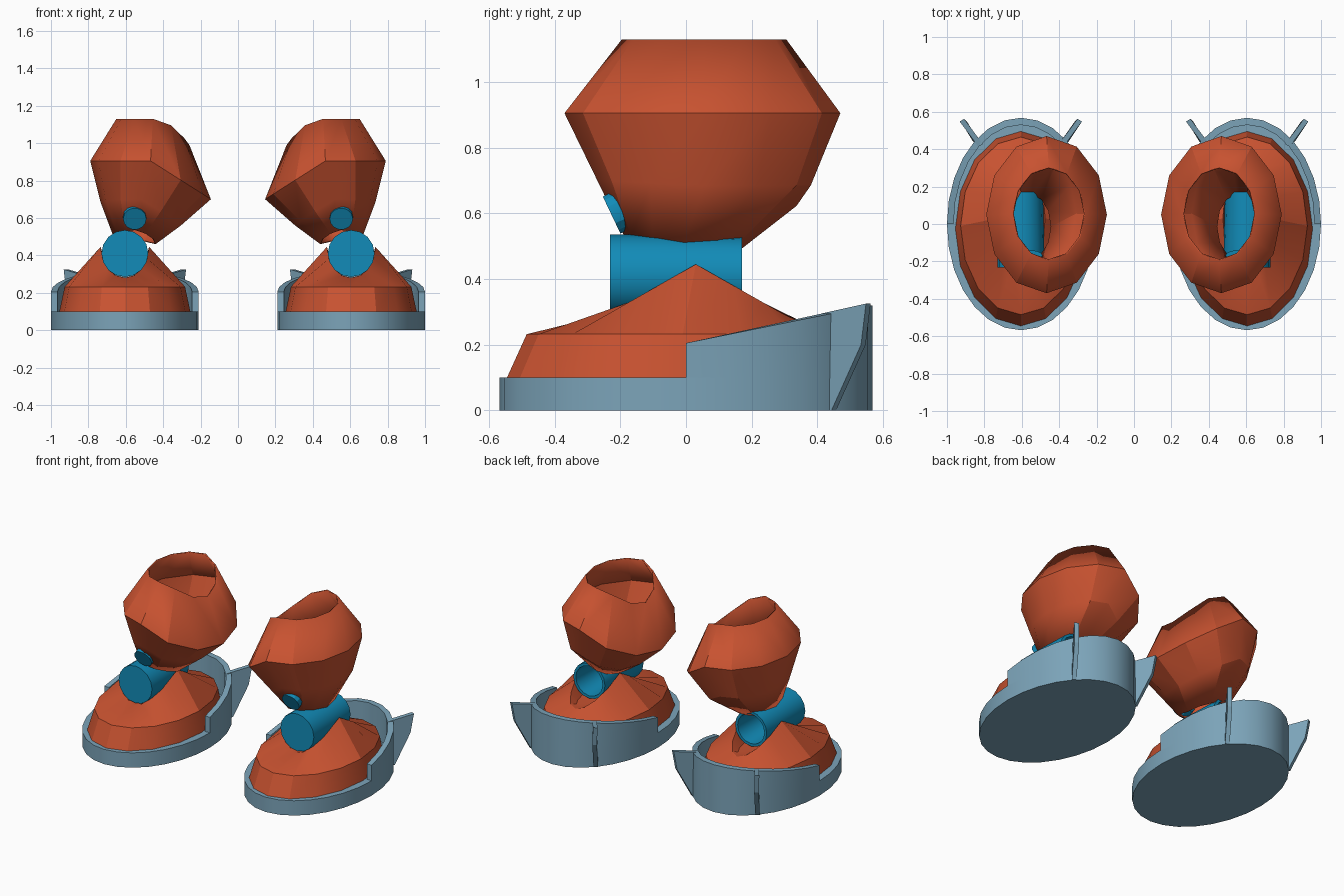
import bpy, bmesh, math
from mathutils import Vector, Matrix

if "Cube" in bpy.data.objects:
    bpy.data.objects.remove(bpy.data.objects["Cube"])


def material(name, rgb):
    m = bpy.data.materials.new(name)
    m.diffuse_color = (*rgb, 1)
    m.use_nodes = True
    m.node_tree.nodes["Principled BSDF"].inputs["Base Color"].default_value = m.diffuse_color
    return m


RED = material("rust_red", (0.58, 0.085, 0.03))
BLUE = material("joint_blue", (0.006, 0.26, 0.48))
STEEL = material("sole_steel", (0.20, 0.37, 0.485))
CX = 0.605  # centre of one boot


def loft(name, rings, mat, closed=True, cap0=True, cap1=True, loop=False, smooth=True, thick=0):
    """Skin a list of equal-length rings, then mirror to the other boot."""
    bm = bmesh.new()
    rows = [[bm.verts.new(p) for p in r] for r in rings]
    n = len(rows[0])
    pairs = list(zip(rows, rows[1:]))
    if loop:
        pairs.append((rows[-1], rows[0]))
    for a, b in pairs:
        for i in range(n if closed else n - 1):
            j = (i + 1) % n
            bm.faces.new((a[i], a[j], b[j], b[i]))
    if cap0:
        bm.faces.new(rows[0])
    if cap1:
        bm.faces.new(rows[-1])
    bmesh.ops.recalc_face_normals(bm, faces=bm.faces)
    me = bpy.data.meshes.new(name)
    bm.to_mesh(me)
    bm.free()
    me.materials.append(mat)
    ob = bpy.data.objects.new(name, me)
    bpy.context.collection.objects.link(ob)
    if smooth:
        bpy.ops.object.select_all(action='DESELECT')
        ob.select_set(True)
        bpy.context.view_layer.objects.active = ob
        bpy.ops.object.shade_smooth_by_angle(angle=math.radians(25))
    if thick:
        s = ob.modifiers.new("wall", 'SOLIDIFY')
        s.thickness = thick
        s.offset = -1
    ob.modifiers.new("pair", 'MIRROR').use_mirror_merge = False
    return ob


def ring(n, f):
    return [f(math.cos(t), math.sin(t)) for t in (2 * math.pi * i / n for i in range(n))]


def oval(c, s, rx, ry, z, cy=0.0):
    return (CX + rx * c, cy + ry * s, z)


# Sole slab
loft("sole", [ring(28, lambda c, s, z=z: oval(c, s, 0.395, 0.568, z)) for z in (0, 0.1)], STEEL)

# Raised heel wall around the back half, top edge climbing to the rear
def wall_section(t):
    c, s = math.cos(t), math.sin(t)
    top = 0.205 + 0.115 * max(s, 0)
    return [oval(c, s, 0.395, 0.568, 0.095), oval(c, s, 0.395, 0.568, top),
            oval(c, s, 0.36, 0.53, top), oval(c, s, 0.36, 0.53, 0.095)]


loft("heel_wall", [wall_section(math.pi * i / 14) for i in range(15)], STEEL)

# Two fins flaring off the heel corners
for side, label in ((1, "outer"), (-1, "inner")):
    shape = [(0.215, 0.42, 0.0), (0.245, 0.45, 0.0), (0.30, 0.54, 0.2),
             (0.315, 0.555, 0.325), (0.215, 0.42, 0.295)]
    layers = []
    for k in (-0.014, 0.014):
        layers.append([(CX + side * (x + k * 0.87), y - k * 0.5, z) for x, y, z in shape])
    loft(label + "_heel_fin", layers, STEEL, smooth=False)

# Foot shell: side ridges form a saddle that holds the ankle
def saddle(c, s):
    return oval(c, s, 0.13, 0.29, 0.28 + 0.165 * (1 - abs(s)), 0.03)


foot_rings = [
    ring(16, lambda c, s: oval(c, s, 0.35, 0.52, 0.1, -0.025)),
    ring(16, lambda c, s: oval(c, s, 0.322, 0.475, 0.232, -0.01)),
    ring(16, saddle),
    ring(16, lambda c, s: oval(c, s, 0.085, 0.25, 0.28, 0.03)),
]
loft("foot_shell", foot_rings, RED, cap0=False)

# Ankle barrel: capped at the front, hollow at the back
barrel = [(-0.232, 0.125), (-0.1, 0.125), (0.17, 0.118), (0.17, 0.1), (-0.05, 0.09)]
loft("ankle_barrel", [ring(16, lambda c, s, y=y, r=r: (CX + r * c, y, 0.41 + r * s))
                      for y, r in barrel], BLUE)

# Shin disc, facing forward and down
tilt = Matrix.Rotation(math.radians(-25.5), 3, 'X')
disc_centre = Vector((0.552, -0.222, 0.597))
loft("shin_disc", [ring(14, lambda c, s, d=d: disc_centre + tilt.transposed() @ Vector((0.062 * c, d, 0.064 * s)))
                   for d in (-0.005, 0.06)], BLUE)

# Flared shin cuff: outer half level, inner half dropping
cuff = [  # centre x, centre y, radius x, radius y, outer z, inner z, front lift, falloff
    (0.55, -0.015, 0.11, 0.175, 0.485, 0.46, 0.05, 1),
    (0.52, 0.055, 0.215, 0.325, 0.685, 0.56, 0.015, 1),
    (0.4675, 0.05, 0.3225, 0.42, 0.905, 0.70, 0, 1),
    (0.455, 0.055, 0.195, 0.25, 1.13, 0.99, 0, 2),
]


def cuff_ring(p):
    x, y, rx, ry, zo, zi, lift, power = p
    return ring(12, lambda c, s: (x + rx * c, y + ry * s,
                                  zo + (zi - zo) * max(-c, 0) ** power + lift * max(-s, 0)))


loft("shin_cuff", [cuff_ring(p) for p in cuff], RED, cap0=False, cap1=False, thick=0.008)
